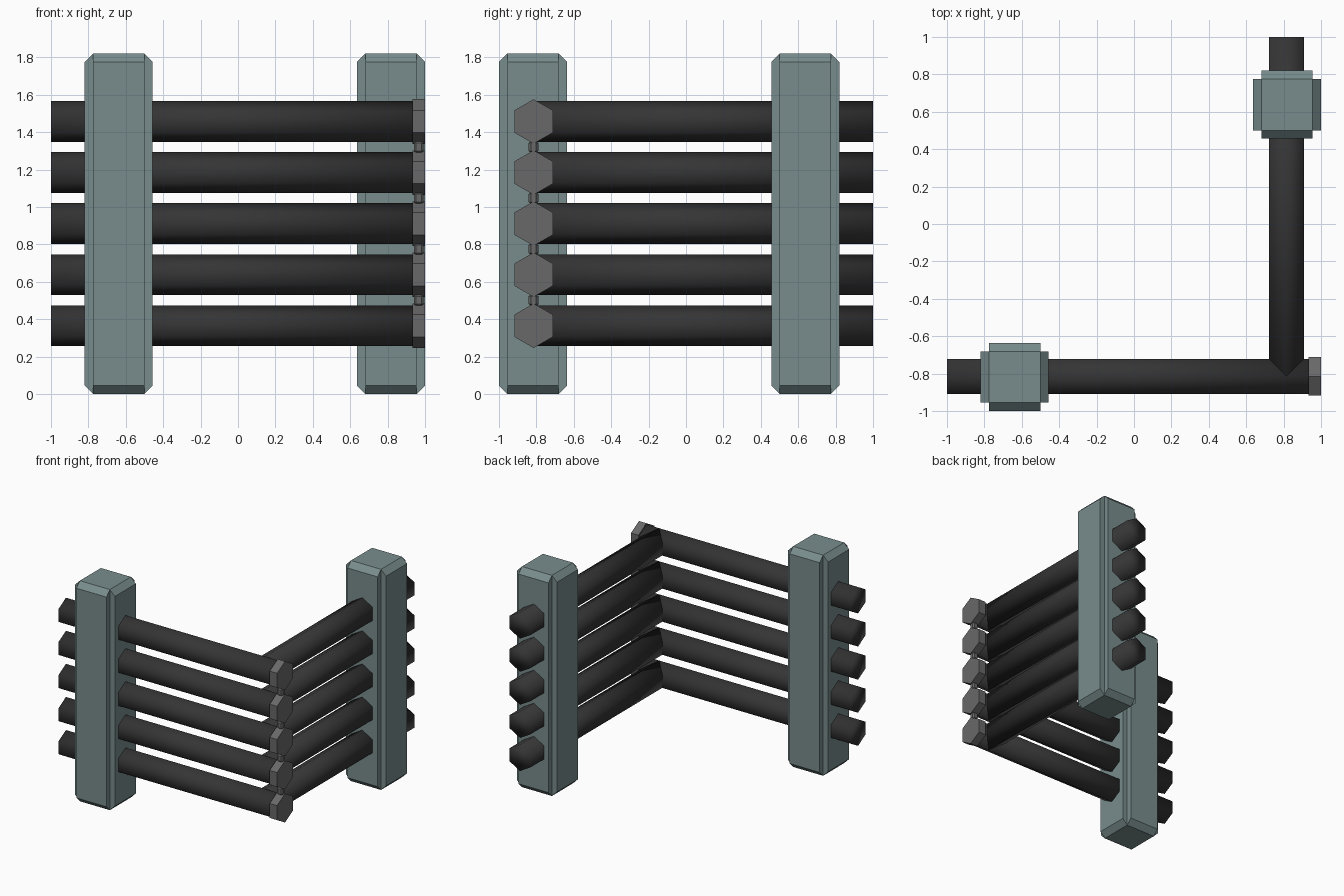
import bpy, bmesh, math
from mathutils import Vector, Matrix

if "Cube" in bpy.data.objects:
    bpy.data.objects.remove(bpy.data.objects["Cube"])


def material(name, rgb):
    m = bpy.data.materials.new(name)
    m.diffuse_color = (*rgb, 1)
    m.use_nodes = True
    m.node_tree.nodes["Principled BSDF"].inputs["Base Color"].default_value = m.diffuse_color
    return m


POST = material("grey_green", (0.19, 0.265, 0.265))
RAIL = material("charcoal", (0.035, 0.035, 0.035))
CAP = material("mid_grey", (0.14, 0.14, 0.14))


def finish(name, bm, mat, smooth=False):
    bmesh.ops.recalc_face_normals(bm, faces=bm.faces)
    me = bpy.data.meshes.new(name)
    bm.to_mesh(me)
    bm.free()
    me.materials.append(mat)
    for p in me.polygons:
        p.use_smooth = smooth
    ob = bpy.data.objects.new(name, me)
    bpy.context.collection.objects.link(ob)
    return ob


def hex_bar(name, start, end, radius, mat, smooth=False):
    """Six-sided bar along x or y with a point facing up."""
    start, end = Vector(start), Vector(end)
    axis = (end - start).normalized()
    side = axis.cross(Vector((0, 0, 1)))
    bm = bmesh.new()
    rings = []
    for c in (start, end):
        rings.append([bm.verts.new(c + radius * (side * math.sin(a) + Vector((0, 0, math.cos(a)))))
                      for a in (i * math.pi / 3 for i in range(6))])
    a, b = rings
    for i in range(6):
        j = (i + 1) % 6
        bm.faces.new((a[i], a[j], b[j], b[i]))
    bm.faces.new(a[::-1])
    bm.faces.new(b)
    return finish(name, bm, mat, smooth)


def post(name, x, y):
    """Square core with a raised, sloped-end panel on each side."""
    core, out, h, slope = 0.137, 0.182, 1.82, 0.045
    bm = bmesh.new()
    bmesh.ops.create_cube(bm, size=1, matrix=Matrix.Translation((x, y, h / 2))
                          @ Matrix.Diagonal((2 * core, 2 * core, h, 1)))
    sides = [f for f in bm.faces if abs(f.normal.z) < 0.5]
    for f in sides:
        n = f.normal.copy()
        panel = bmesh.ops.extrude_discrete_faces(bm, faces=[f])["faces"][0]
        for v in panel.verts:
            v.co += n * (out - core)
            v.co.z += slope if v.co.z < h / 2 else -slope
    finish(name, bm, POST)


# Corner-fence posts
post("front_post", -0.638, -0.818)
post("back_post", 0.818, 0.638)

# Stacked rails meeting at the corner, with end caps
C, STEP, Z0 = 0.815, 0.273, 0.365
for i in range(5):
    z = Z0 + i * STEP
    hex_bar(f"front_rail_{i + 1}", (-1, -C, z), (0.96, -C, z), 0.109, RAIL, True)
    hex_bar(f"side_rail_{i + 1}", (C, 1, z), (C, -C, z), 0.109, RAIL, True)
    hex_bar(f"end_cap_{i + 1}", (0.932, -C, z), (1, -C, z), 0.119, CAP)

# Small chamfered links between the end caps
for i in range(4):
    bm = bmesh.new()
    bmesh.ops.create_cube(bm, size=1, matrix=Matrix.Translation((0.966, -C, Z0 + (i + 0.5) * STEP))
                          @ Matrix.Diagonal((0.052, 0.052, 0.066, 1)))
    bmesh.ops.bevel(bm, geom=bm.edges[:], offset=0.012, segments=1, affect='EDGES')
    finish(f"cap_link_{i + 1}", bm, CAP)
